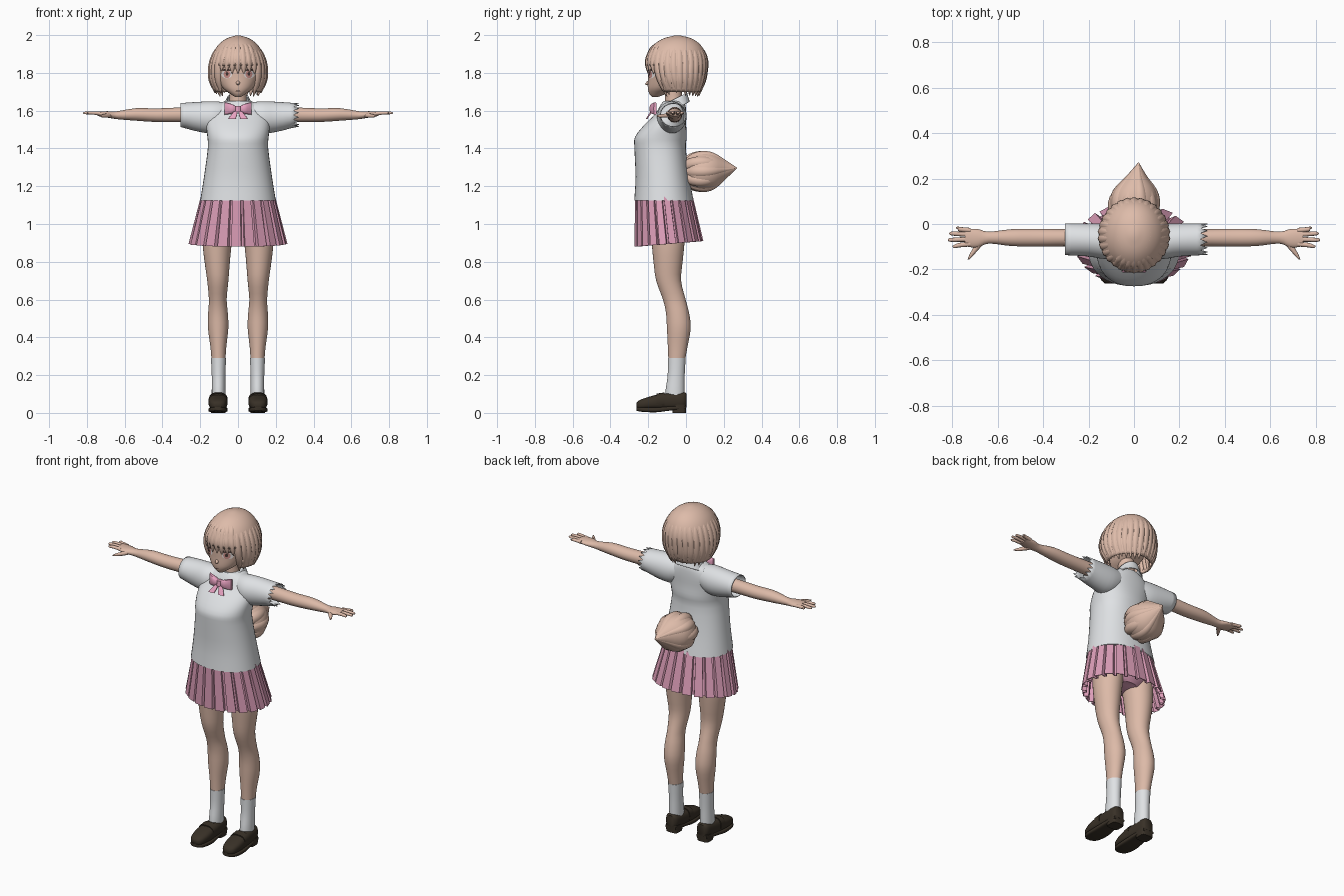
import bpy, bmesh, math, random
from math import sin, cos, pi, sqrt

random.seed(4)
cube = bpy.data.objects.get("Cube")
if cube:
    bpy.data.objects.remove(cube, do_unlink=True)


def material(name, *rgb):
    m = bpy.data.materials.new(name)
    m.use_nodes = True
    m.diffuse_color = (*rgb, 1)
    node = next(n for n in m.node_tree.nodes if n.type == 'BSDF_PRINCIPLED')
    node.inputs["Base Color"].default_value = (*rgb, 1)
    node.inputs["Roughness"].default_value = 0.8
    return m


SKIN = material("skin", .72, .49, .39)
HAIR = material("hair", .73, .5, .4)
WHITE = material("white cloth", .74, .76, .78)
PINK = material("skirt pink", .72, .34, .48)
BOW = material("bow pink", .8, .36, .53)
SHOE = material("shoe brown", .04, .03, .02)
EYE = material("eye white", .85, .8, .78)
IRIS = material("iris", .6, .28, .25)
DARK = material("lash dark", .06, .035, .03)


def finish(name, bm, mat, angle=40, thick=0):
    bmesh.ops.recalc_face_normals(bm, faces=bm.faces)
    mesh = bpy.data.meshes.new(name)
    bm.to_mesh(mesh)
    bm.free()
    mesh.materials.append(mat)
    for p in mesh.polygons:
        p.use_smooth = angle > 0
    mesh.set_sharp_from_angle(angle=math.radians(angle))
    ob = bpy.data.objects.new(name, mesh)
    bpy.context.collection.objects.link(ob)
    if thick:
        mod = ob.modifiers.new("thickness", 'SOLIDIFY')
        mod.thickness = thick
    return ob


def smooth(rings, steps=3):
    """Pass a smooth curve through the given rings."""
    out = []
    for i in range(len(rings) - 1):
        a, b, c, d = (rings[max(0, min(len(rings) - 1, i + k))] for k in (-1, 0, 1, 2))
        for s in range(steps):
            t = s / steps
            out.append([q + .5 * t * (r - p + t * (2*p - 5*q + 4*r - w + t * (3*(q - r) + w - p)))
                        for p, q, r, w in zip(a, b, c, d)])
    return out + [list(rings[-1])]


def loft(name, rings, mat, axis='z', side=1, n=24, power=2, caps=(True, True), thick=0, edit=None):
    """Rings are (position on axis, centre u, centre v, radius u, radius v)."""
    bm = bmesh.new()
    loops = []
    for t, u, v, ru, rv in smooth(rings):
        loop = []
        for k in range(n):
            c, s = cos(2*pi*k/n), sin(2*pi*k/n)
            a = u + max(ru, .001) * math.copysign(abs(c) ** (2/power), c)
            b = v + max(rv, .001) * math.copysign(abs(s) ** (2/power), s)
            x, y, z = {'x': (t, a, b), 'y': (a, t, b), 'z': (a, b, t)}[axis]
            loop.append(bm.verts.new((x * side, y, z)))
        loops.append(loop)
    for p, q in zip(loops, loops[1:]):
        for k in range(n):
            bm.faces.new((p[k], p[(k+1) % n], q[(k+1) % n], q[k]))
    for flag, loop in zip(caps, (loops[0], loops[-1])):
        if flag:
            bm.faces.new(loop)
    if edit:
        edit(bm, loops)
    return finish(name, bm, mat, 50, thick)


def lookup(rings, z):
    """Linear section of a z profile at height z."""
    for a, b in zip(rings, rings[1:]):
        if a[0] <= z <= b[0]:
            t = (z - a[0]) / (b[0] - a[0])
            return [p + t * (q - p) for p, q in zip(a, b)]
    return rings[0] if z < rings[0][0] else rings[-1]


# Shirt body, neck and collar
loft("shirt_body", [(1.125, 0, -.117, .2, .157), (1.25, 0, -.125, .18, .142), (1.4, 0, -.137, .16, .136),
                    (1.46, 0, -.133, .162, .137), (1.52, 0, -.112, .168, .113), (1.58, 0, -.082, .16, .083),
                    (1.625, 0, -.07, .12, .068), (1.65, 0, -.065, .07, .055)], WHITE, n=40, power=2.2)
loft("neck", [(1.58, 0, -.065, .06, .055), (1.65, 0, -.065, .046, .046), (1.74, 0, -.07, .045, .045)], SKIN)


def tilt_collar(bm, loops):
    for v in bm.verts:
        v.co.z += (v.co.y + .065) * .5
    gap = [f for f in bm.faces if f.calc_center_median().y < -.12 and abs(f.calc_center_median().x) < .02]
    bmesh.ops.delete(bm, geom=gap, context='FACES')


loft("collar", [(1.605, 0, -.065, .092, .085), (1.63, 0, -.063, .075, .076), (1.66, 0, -.06, .06, .066)],
     WHITE, n=32, caps=(False, False), thick=.006, edit=tilt_collar)


# Frayed edge for the left sleeve
def fray(bm, loops):
    for k, v in enumerate(loops[-1]):
        v.co.x += .018 if k % 2 else -.012


# Legs, arms, shoes: mirrored parts
for side, tag in ((1, "left"), (-1, "right")):
    loft(tag + "_sleeve", [(.04, -.07, 1.585, .05, .055), (.12, -.077, 1.566, .076, .083),
                           (.2, -.07, 1.567, .073, .08), (.305, -.067, 1.577, .07, .063)],
         WHITE, 'x', side, n=32, caps=(True, False), thick=.004, edit=fray if side > 0 else None)
    loft(tag + "_arm", [(.15, -.06, 1.578, .04, .042), (.3, -.06, 1.578, .038, .039), (.43, -.06, 1.576, .039, .036),
                        (.54, -.06, 1.58, .037, .033), (.64, -.06, 1.576, .026, .021),
                        (.69, -.063, 1.58, .041, .017), (.745, -.06, 1.584, .038, .012)], SKIN, 'x', side)
    for finger, y, tip in (("index", -.088, .8), ("middle", -.067, .82), ("ring", -.046, .815), ("little", -.028, .785)):
        spread = y + (y + .058) * .35
        loft(f"{tag}_{finger}_finger", [(.72, y, 1.584, .011, .01), (.77, (y + spread) / 2, 1.588, .01, .009),
                                        (tip - .01, spread, 1.588, .008, .007), (tip, spread, 1.587, .002, .002)],
             SKIN, 'x', side, n=10)
    loft(tag + "_thumb", [(-.06, .67, 1.577, .022, .014), (-.1, .69, 1.574, .016, .012),
                          (-.135, .715, 1.572, .01, .009), (-.157, .73, 1.572, .003, .003)], SKIN, 'y', side, n=10)

    loft(tag + "_leg", [(.27, .103, -.05, .036, .043), (.35, .104, -.044, .042, .052), (.45, .105, -.038, .054, .063),
                        (.53, .106, -.045, .052, .061), (.6, .107, -.062, .047, .06), (.7, .107, -.092, .056, .066),
                        (.8, .11, -.095, .067, .077), (.9, .11, -.095, .077, .087),
                        (1.05, .1, -.1, .085, .1)], SKIN, side=side, n=32)
    loft(tag + "_sock", [(.05, .103, -.06, .036, .05), (.12, .103, -.058, .036, .05),
                         (.2, .103, -.052, .036, .045), (.29, .103, -.049, .04, .047)], WHITE, side=side)
    loft(tag + "_shoe", [(-.262, .107, .04, .016, .012), (-.245, .107, .044, .038, .024),
                         (-.19, .106, .053, .05, .034), (-.125, .105, .06, .048, .042),
                         (-.05, .104, .064, .042, .044), (-.012, .104, .068, .037, .041),
                         (.002, .104, .068, .025, .035)], SHOE, 'y', side, power=2.7)
    loft(tag + "_sole", [(-.263, .107, .022, .02, .01), (-.235, .107, .018, .044, .012),
                         (-.16, .106, .016, .051, .013), (-.085, .105, .024, .044, .012),
                         (0, .104, .03, .035, .01)], SHOE, 'y', side, power=4)
    loft(tag + "_heel", [(0, .104, -.036, .038, .036), (.045, .104, -.036, .04, .038)], SHOE, side=side, power=4)
    loft(tag + "_shoe_strap", [(-.155, .106, .062, .05, .04), (-.115, .105, .066, .05, .042)],
         SHOE, 'y', side, power=2.7)

    # Bow halves
    loft(tag + "_bow_wing", [(.004, -.172, 1.608, .01, .012), (.035, -.175, 1.61, .018, .026),
                             (.072, -.163, 1.612, .008, .034)], BOW, 'x', side, n=12, power=3)
    loft(tag + "_bow_tail", [(1.555, .033, -.21, .02, .004), (1.58, .02, -.193, .015, .005),
                             (1.605, .008, -.176, .008, .005)], BOW, side=side, n=12, power=4)
loft("bow_knot", [(1.593, 0, -.178, .014, .014), (1.624, 0, -.175, .014, .014)], BOW, n=12, power=3)

# Pleated skirt
bm = bmesh.new()
PLEATS = 22
top, bottom = [], []
for i in range(PLEATS):
    for step, fold in ((0, 1), (.72, .98), (.8, .88), (.98, .88)):
        a = 2*pi * (i + step) / PLEATS
        f = .5 + fold / 2
        top.append(bm.verts.new((.197 * f * cos(a), -.117 + .155 * f * sin(a), 1.145)))
        bottom.append(bm.verts.new((.262 * fold * cos(a), -.09 + .184 * fold * sin(a), .895 + .015 * sin(a))))
for k in range(len(top)):
    j = (k + 1) % len(top)
    bm.faces.new((top[k], bottom[k], bottom[j], top[j]))
finish("pleated_skirt", bm, PINK, 0, .004)
loft("skirt_lining", [(.94, 0, -.1, .1, .08), (1.0, 0, -.11, .17, .125), (1.12, 0, -.117, .18, .14)], PINK)

# Head and face
HEAD = smooth([(1.672, 0, -.165, .014, .014), (1.69, 0, -.148, .042, .046), (1.72, 0, -.122, .08, .08),
               (1.77, 0, -.093, .11, .109), (1.83, 0, -.078, .124, .122), (1.9, 0, -.065, .11, .115),
               (1.95, 0, -.055, .06, .07)])
loft("head", HEAD, SKIN, n=48)
loft("nose", [(-.216, 0, 1.742, .002, .002), (-.207, 0, 1.745, .008, .009), (-.185, 0, 1.755, .016, .02)],
     SKIN, 'y', n=12)


def face_plate(name, cx, cz, rx, rz, mat, lift, side=1):
    """Thin oval laid on the face."""
    def point(x, z):
        _, _, cy, hx, hy = lookup(HEAD, z)
        return bm.verts.new((x * side, cy - hy * sqrt(max(0, 1 - (x / hx) ** 2)) - lift, z))
    bm = bmesh.new()
    hub = point(cx, cz)
    rim = [point(cx + rx * cos(k*pi/10), cz + rz * sin(k*pi/10)) for k in range(20)]
    for k in range(20):
        bm.faces.new((hub, rim[k], rim[(k+1) % 20]))
    ob = finish(name, bm, mat, 40)
    if ob.data.polygons[0].normal.y > 0:
        ob.data.flip_normals()


for side, tag in ((1, "left"), (-1, "right")):
    face_plate(tag + "_eye", .06, 1.793, .029, .022, EYE, .002, side)
    face_plate(tag + "_iris", .058, 1.793, .018, .021, IRIS, .004, side)
    face_plate(tag + "_pupil", .058, 1.795, .007, .01, DARK, .006, side)
    face_plate(tag + "_lash", .062, 1.815, .031, .005, DARK, .006, side)
face_plate("mouth", 0, 1.704, .014, .0025, DARK, .002)

# Bobbed hair: shell with a face opening
CAP = [(1.66, 0, -.03, .1, .095), (1.7, 0, -.038, .128, .118), (1.76, 0, -.045, .152, .147),
       (1.82, 0, -.05, .154, .16), (1.88, 0, -.05, .142, .161), (1.94, 0, -.048, .111, .132),
       (1.98, 0, -.045, .065, .08), (1.998, 0, -.045, .012, .014)]


def open_face(bm, loops):
    mid = [(f, f.calc_center_median()) for f in bm.faces]
    bmesh.ops.delete(bm, geom=[f for f, c in mid if c.y < -.125 and c.z < 1.835], context='FACES')


loft("hair_shell", CAP[1:], HAIR, n=48, caps=(False, True), thick=.012, edit=open_face)


def hair_lock(name, a, end, width):
    rings = []
    for k, swell in enumerate((.35, .75, 1, 1, .75, .08)):
        z = 1.975 + (end - 1.975) * k / 5
        _, _, cy, rx, ry = lookup(CAP, z)
        w = width * swell
        rings.append((z, cos(a) * (rx - .7*w), cy + sin(a) * (ry - .7*w), w, w))
    loft(name, rings, HAIR, n=8)


LOCKS = 30
for i in range(LOCKS):
    a = 2*pi * i / LOCKS - pi/2
    off_front = min(i, LOCKS - i) * 360 / LOCKS
    if off_front < 40:
        hair_lock(f"fringe_lock_{i}", a, random.uniform(1.79, 1.82), .021)
    else:
        hair_lock(f"bob_lock_{i}", a, random.uniform(1.672, 1.7), .024)

# Bushy tail with overlapping tufts
TAIL = [(-.01, 0, 1.275, .05, .06), (.03, 0, 1.278, .09, .092), (.09, 0, 1.278, .108, .107),
        (.15, .002, 1.28, .094, .095), (.21, .01, 1.288, .045, .05), (.27, .02, 1.296, .002, .002)]
loft("tail", TAIL, HAIR, 'y', n=32)
for i in range(10):
    a = 2*pi * i / 10
    rings = []
    for (y, x, z, rx, rz), w in zip(TAIL, (.02, .032, .036, .028, .014, .001)):
        rings.append((y - .012 * (i % 2), x + cos(a) * (rx - .8*w), z + sin(a) * (rz - .8*w), w, w))
    loft(f"tail_tuft_{i}", rings, HAIR, 'y', n=10)
